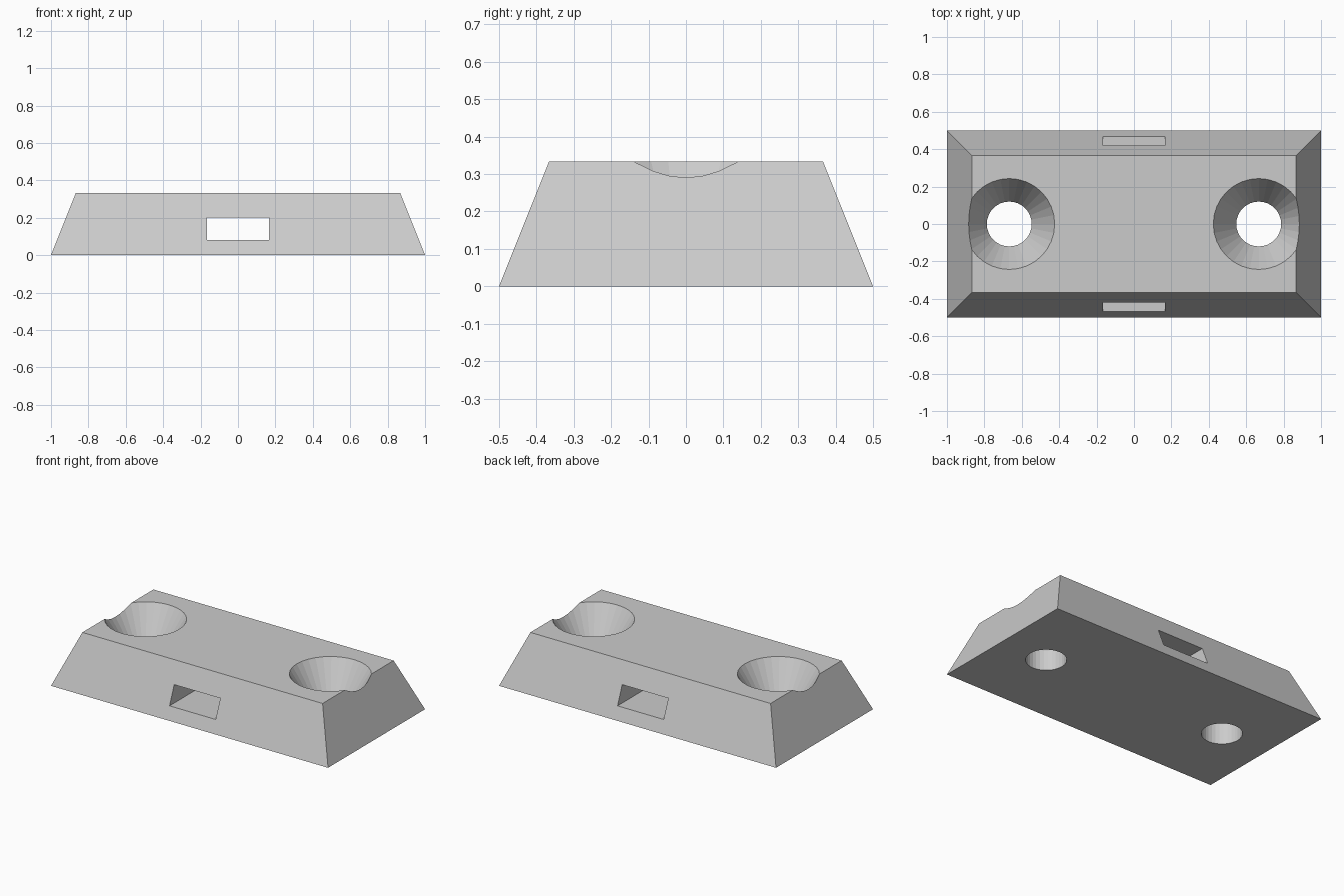
import bpy
import bmesh
from mathutils import Matrix

cube = bpy.data.objects.get("Cube")
if cube:
    bpy.data.objects.remove(cube, do_unlink=True)

HEIGHT = 0.333
HOLE_X = 0.667
SHANK_R, SINK_R = 0.12, 0.243
SINK_Z = 0.133
SIDES = 32

grey = bpy.data.materials.new("plain grey")
grey.use_nodes = True
colour = (0.6, 0.6, 0.6, 1)
grey.diffuse_color = colour
grey.node_tree.nodes["Principled BSDF"].inputs["Base Color"].default_value = colour


def make_object(name, bm):
    bmesh.ops.recalc_face_normals(bm, faces=bm.faces)
    mesh = bpy.data.meshes.new(name)
    bm.to_mesh(mesh)
    bm.free()
    mesh.materials.append(grey)
    obj = bpy.data.objects.new(name, mesh)
    bpy.context.collection.objects.link(obj)
    return obj


def box(name, size, z):
    bm = bmesh.new()
    bmesh.ops.create_cube(bm, size=1, matrix=Matrix.Translation((0, 0, z)) @ Matrix.Diagonal((*size, 1)))
    return make_object(name, bm)


def countersink(name, x):
    # Straight shank below, widening cone above, built as stacked rings
    over = 0.1
    slope = (SINK_R - SHANK_R) / (HEIGHT - SINK_Z)
    profile = [(SHANK_R, -over), (SHANK_R, SINK_Z), (SINK_R + over * slope, HEIGHT + over)]
    bm = bmesh.new()
    rings = []
    for r, z in profile:
        ring = bmesh.ops.create_circle(bm, segments=SIDES, radius=r, matrix=Matrix.Translation((x, 0, z)))
        rings.append(ring["verts"])
    for low, high in zip(rings, rings[1:]):
        for i in range(SIDES):
            j = (i + 1) % SIDES
            bm.faces.new((low[i], low[j], high[j], high[i]))
    bm.faces.new(rings[0])
    bm.faces.new(rings[-1])
    return make_object(name, bm)


# Tapered block
block = box("tapered_block", (2, 1, HEIGHT), HEIGHT / 2)
for v in block.data.vertices:
    if v.co.z > HEIGHT / 2:
        v.co.x *= 0.867
        v.co.y *= 0.733 

# Slot running front to back, and two countersunk screw holes
cutters = [
    box("slot_cutter", (0.333, 1.4, 0.12), 0.14),
    countersink("left_hole_cutter", HOLE_X),
    countersink("right_hole_cutter", -HOLE_X),
]
for cutter in cutters:
    cutter.hide_render = True
    cutter.hide_viewport = True
    cut = block.modifiers.new(cutter.name, "BOOLEAN")
    cut.operation = "DIFFERENCE"
    cut.solver = "EXACT"
    cut.object = cutter
